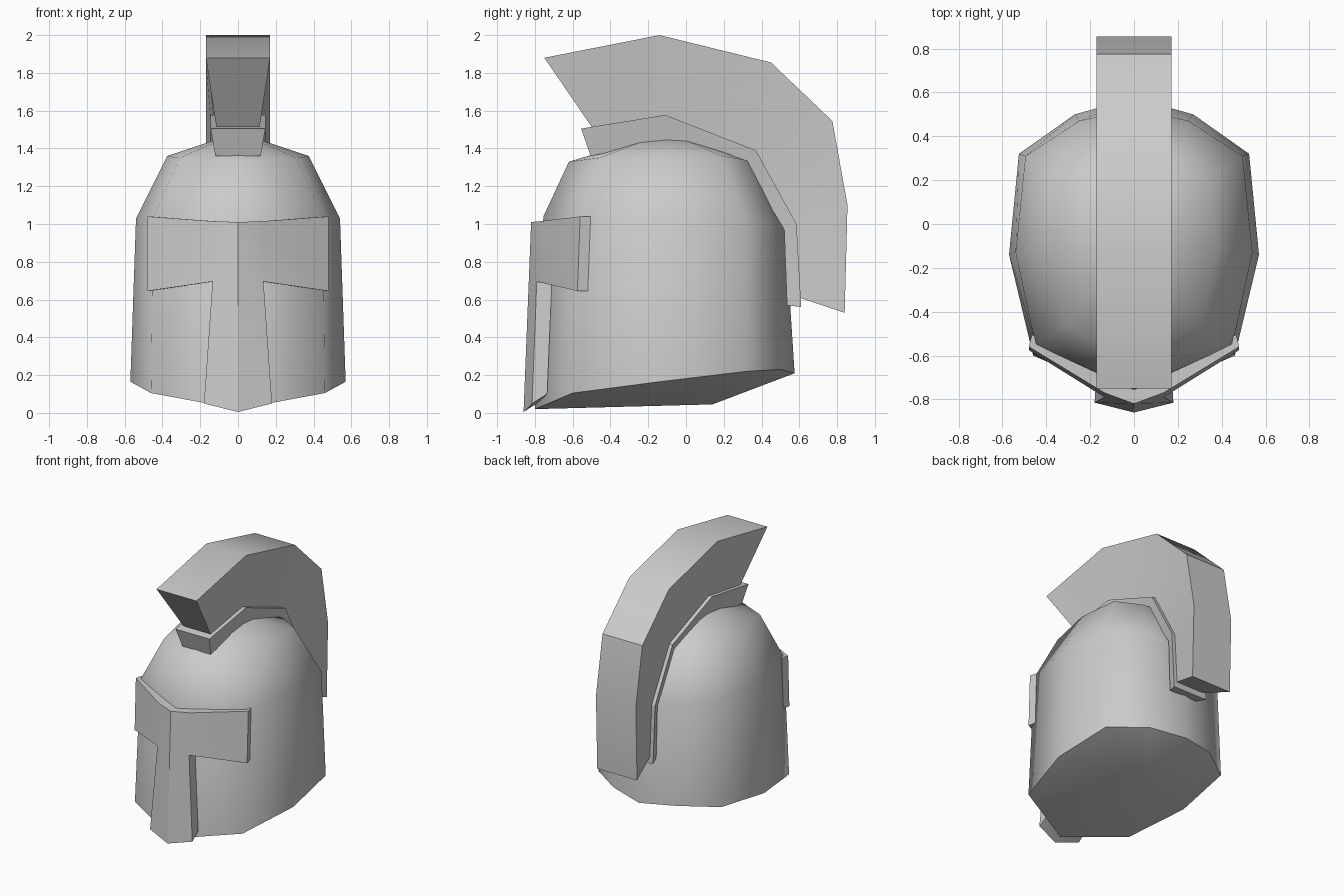
import bpy, bmesh, math

if "Cube" in bpy.data.objects:
    bpy.data.objects.remove(bpy.data.objects["Cube"])


def make(name, verts, faces, angle):
    me = bpy.data.meshes.new(name)
    me.from_pydata(verts, [], faces)
    bm = bmesh.new()
    bm.from_mesh(me)
    bmesh.ops.recalc_face_normals(bm, faces=bm.faces)
    bm.to_mesh(me)
    bm.free()
    ob = bpy.data.objects.new(name, me)
    bpy.context.collection.objects.link(ob)
    bpy.ops.object.select_all(action='DESELECT')
    ob.select_set(True)
    bpy.context.view_layer.objects.active = ob
    bpy.ops.object.shade_smooth_by_angle(angle=math.radians(angle))
    return ob


def mirror_ring(half):
    # half ring from front centre to back centre, mirrored across x
    return half + [(-x, y, z) for x, y, z in half[-2:0:-1]]


# Helmet shell: three ten-sided rings, a crown point and a floor point
rings = [mirror_ring(h) for h in (
    [(0, -.80, .02), (.46, -.60, .105), (.57, -.14, .165),
     (.525, .32, .22), (.27, .50, .23), (0, .575, .21)],
    [(0, -.755, 1.04), (.45, -.55, 1.03), (.54, -.13, 1.03),
     (.495, .31, 1.02), (.25, .47, 1.0), (0, .525, .98)],
    [(0, -.62, 1.33), (.31, -.46, 1.35), (.375, -.12, 1.36),
     (.345, .19, 1.36), (.18, .31, 1.34), (0, .36, 1.32)])]
n = len(rings[0])
verts = sum(rings, []) + [(0, -.10, 1.485), (0, .14, .045)]
faces = []
for i in range(n):
    j = (i + 1) % n
    for k in (0, n):
        faces.append((k + i, k + j, k + n + j, k + n + i))
    faces.append((2 * n + i, 2 * n + j, 3 * n))
    faces.append((j, i, 3 * n + 1))
make("helmet_shell", verts, faces, 60)

# T-shaped visor: half outline mirrored, with thickness towards the shell
half = [(0, -.82, 1.01), (.135, -.77, 1.015), (.48, -.56, 1.04),
        (.48, -.575, .645), (.135, -.79, .695), (.18, -.815, .05), (0, -.86, .005)]
front = mirror_ring(half)
m = len(front)
back = [(x * .97, y + (.055 if abs(x) > .4 else .08), z + (.05 if z < .1 else 0))
        for x, y, z in front]
patches = [(0, 1, 4), (0, 4, 5, 6), (1, 2, 3, 4)]
patches += [tuple((m - i) % m for i in p) for p in patches]
faces = patches + [tuple(i + m for i in p) for p in patches]
faces += [(i, (i + 1) % m, m + (i + 1) % m, m + i) for i in range(m)]
make("visor", front + back, faces, 30)


def strip(name, inner, outer, w_in, w_out, angle):
    # curved bar with a trapezoid section swept along two (y, z) side profiles
    v, f = [], []
    for (yi, zi), (yo, zo) in zip(inner, outer):
        v += [(-w_in, yi, zi), (w_in, yi, zi), (w_out, yo, zo), (-w_out, yo, zo)]
    for k in range(0, len(v) - 4, 4):
        f += [(k + a, k + (a + 1) % 4, k + 4 + (a + 1) % 4, k + 4 + a) for a in range(4)]
    f += [(0, 1, 2, 3), tuple(len(v) - 4 + a for a in range(4))]
    return make(name, v, f, angle)


# Ridge band the plume sits on
strip("crest_band",
      [(-.505, 1.36), (-.09, 1.445), (.31, 1.32), (.52, .97), (.535, .57)],
      [(-.555, 1.505), (-.11, 1.577), (.37, 1.39), (.585, 1.0), (.61, .56)],
      .12, .145, 25)

# Plume
strip("crest_plume",
      [(-.50, 1.515), (-.11, 1.565), (.35, 1.39), (.48, 1.17), (.575, .98), (.60, .61)],
      [(-.75, 1.88), (-.14, 2.0), (.45, 1.855), (.775, 1.545), (.855, 1.10), (.84, .53)],
      .115, .17, 30)
